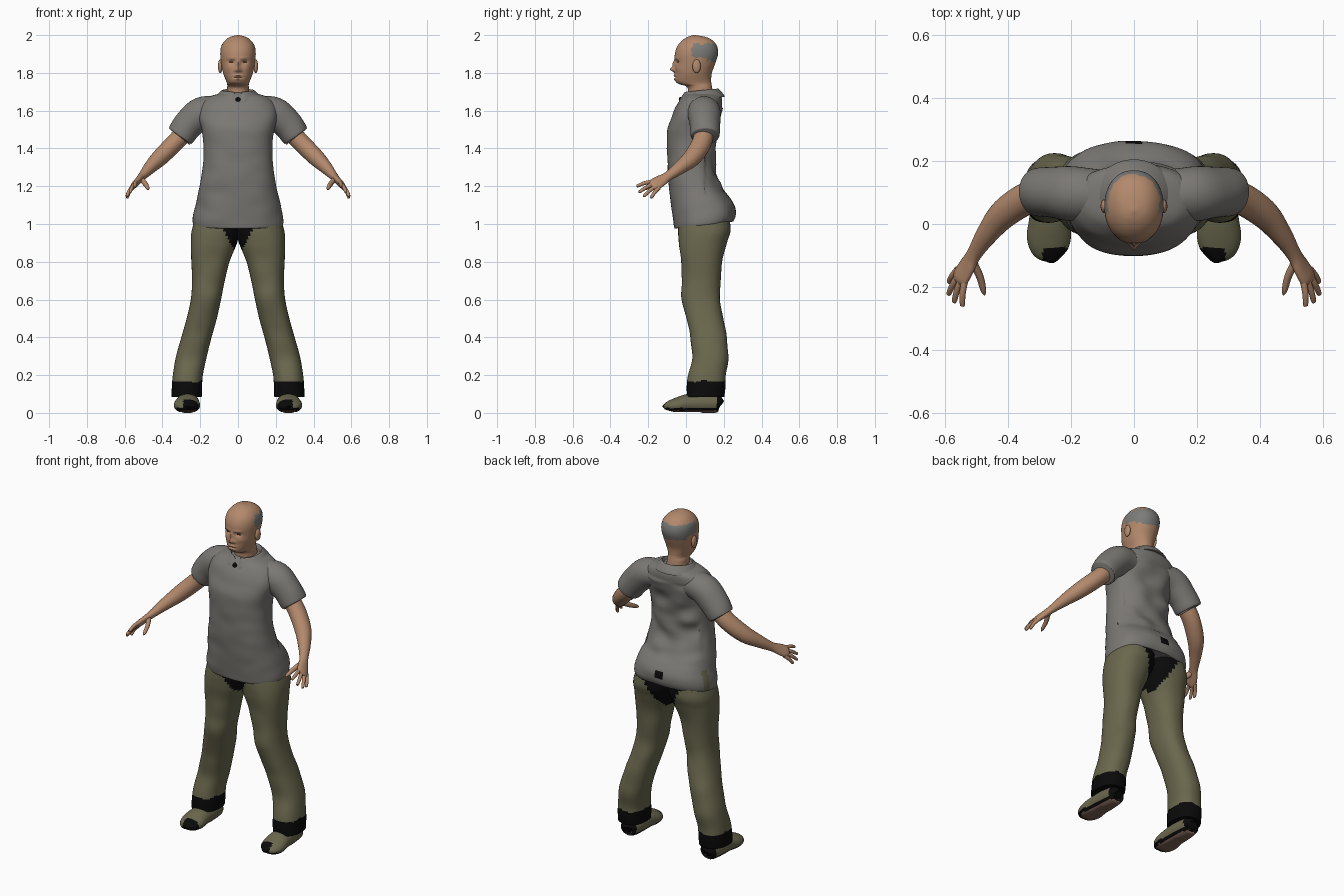
import bpy, bmesh, math
from mathutils import Vector, noise

cube = bpy.data.objects.get("Cube")
if cube:
    bpy.data.objects.remove(cube, do_unlink=True)


def material(name, r, g, b):
    m = bpy.data.materials.new(name)
    m.use_nodes = True
    m.diffuse_color = (r, g, b, 1)
    node = next(n for n in m.node_tree.nodes if n.type == 'BSDF_PRINCIPLED')
    node.inputs["Base Color"].default_value = (r, g, b, 1)
    node.inputs["Roughness"].default_value = 0.8
    return m


skin = material("skin", .45, .25, .15)
shirt = material("grey_shirt", .2, .19, .175)
olive = material("olive_cloth", .145, .137, .075)
black = material("black", .003, .003, .003)
hair = material("grey_hair", .2, .2, .19)
sole = material("brown_sole", .2, .12, .09)
lash = material("dark_brown", .06, .03, .02)


def refine(rows, steps):
    """Catmull-Rom interpolation of parameter rows."""
    out = []
    for i in range(len(rows) - 1):
        p0, p1, p2 = rows[max(i - 1, 0)], rows[i], rows[i + 1]
        p3 = rows[min(i + 2, len(rows) - 1)]
        for k in range(steps):
            t = k / steps
            out.append([b + t * ((c - a) / 2 + t * ((a - 2.5 * b + 2 * c - d / 2)
                        + t * (1.5 * (b - c) + (d - a) / 2)))
                        for a, b, c, d in zip(p0, p1, p2, p3)])
    return out + [list(rows[-1])]


def oval(n, e=2):
    for i in range(n):
        a = 2 * math.pi * i / n
        c, s = math.cos(a), math.sin(a)
        yield math.copysign(abs(c) ** (2 / e), c), math.copysign(abs(s) ** (2 / e), s)


def layers(rows, n, steps, e=2):
    """Horizontal rings from rows of z, x low, x high, y front, y back."""
    return [[Vector(((a + b) / 2 + c * (b - a) / 2, (f + k) / 2 + s * (k - f) / 2, z))
             for c, s in oval(n, e)] for z, a, b, f, k in refine(rows, steps)]


def tube(rows, n, steps, wide=(.4, .7, -.6)):
    """Rings across a path from rows of x, y, z, wide radius, thin radius."""
    rows = refine(rows, steps)
    pts = [Vector(r[:3]) for r in rows]
    rings = []
    for i, r in enumerate(rows):
        d = (pts[min(i + 1, len(pts) - 1)] - pts[max(i - 1, 0)]).normalized()
        u = Vector(wide)
        u = (u - d * u.dot(d)).normalized()
        v = d.cross(u)
        rings.append([pts[i] + u * c * r[3] + v * s * r[4] for c, s in oval(n)])
    return rings


def loft(name, rings, mats, rule=None, deform=None, side=1, caps=True):
    bm = bmesh.new()
    grid = []
    for ring in rings:
        row = []
        for p in ring:
            q = deform(p.copy()) if deform else p
            row.append(bm.verts.new((q.x * side, q.y, q.z)))
        grid.append(row)
    n = len(grid[0])
    for a, b in zip(grid, grid[1:]):
        for i in range(n):
            bm.faces.new((a[i], a[(i + 1) % n], b[(i + 1) % n], b[i]))
    if caps:
        bm.faces.new(grid[0])
        bm.faces.new(grid[-1])
    bmesh.ops.recalc_face_normals(bm, faces=bm.faces)
    if rule:
        for f in bm.faces:
            f.material_index = int(rule(f.calc_center_median()))
    me = bpy.data.meshes.new(name)
    bm.to_mesh(me)
    bm.free()
    for m in mats:
        me.materials.append(m)
    ob = bpy.data.objects.new(name, me)
    bpy.context.collection.objects.link(ob)
    bpy.ops.object.select_all(action='DESELECT')
    ob.select_set(True)
    bpy.context.view_layer.objects.active = ob
    bpy.ops.object.shade_smooth_by_angle(angle=math.radians(50))
    return ob


def blob(name, mat, centre, size):
    x, y, z = centre
    rx, ry, rz = size
    rows = []
    for i in range(13):
        a = math.pi * i / 12
        k = max(math.sin(a), .02)
        rows.append((z - rz * math.cos(a), x - rx * k, x + rx * k, y - ry * k, y + ry * k))
    return loft(name, layers(rows, 20, 1), [mat])


def sym(rows):
    return [(z, -w, w, f, b) for z, w, f, b in rows]


# Head and neck, with the face pushed in and out by soft bumps: x, z, x spread, z spread, depth
face = [(0, 1.818, .013, .012, -.024), (0, 1.845, .009, .02, -.014),
        (.034, 1.858, .016, .01, .012), (.03, 1.878, .025, .007, -.004),
        (0, 1.785, .022, .006, -.007), (0, 1.766, .018, .005, -.006),
        (0, 1.776, .024, .003, .005), (.05, 1.825, .02, .016, -.004),
        (.017, 1.812, .007, .006, -.006)]


def sculpt(p):
    if p.y < .03:
        x, z, fade = abs(p.x), p.z, min(1, (.03 - p.y) / .03)
        for bx, bz, sx, sz, d in face:
            p.y += fade * d * math.exp(-((x - bx) / sx) ** 2 - ((z - bz) / sz) ** 2)
    return p


def hair_rule(c):
    jag = .012 * noise.noise(c * 40)
    low = 1.86 if c.y > .11 else 1.882
    return c.y > .03 + jag and low + jag < c.z < 1.953 + jag


head_rows = sym([(1.6, .075, .02, .16), (1.68, .06, .012, .145), (1.725, .057, .005, .138),
                 (1.742, .058, -.04, .135), (1.76, .064, -.057, .133), (1.8, .079, -.059, .137),
                 (1.85, .089, -.058, .155), (1.9, .094, -.059, .17), (1.94, .089, -.046, .165),
                 (1.97, .07, -.022, .143), (1.99, .043, .008, .105), (2, .006, .038, .05)])
loft("head", layers(head_rows, 96, 9, 2.15), [skin, hair], hair_rule, sculpt)
for side, word in ((1, "left"), (-1, "right")):
    blob(word + "_ear", skin, (.094 * side, .056, 1.835), (.012, .022, .036))
    blob(word + "_eye", lash, (.034 * side, -.041, 1.857), (.013, .005, .003))


# Shirt body with creases, a tilted hem and a side slit
def crease(p):
    back = p.y > .1
    amount = (.016 if back and 1.15 < p.z < 1.62 else .005)
    d = noise.noise(Vector((p.x * 9, p.y * 7, p.z * 14))) * amount
    p.y += d if back else -d
    p.x += d * math.copysign(1, p.x) * .5
    p.z += .12 * (p.y - .09) * max(0, min(1, (1.25 - p.z) / .2))
    return p


def shirt_rule(c):
    if c.x < -.17 and abs(c.y - .135) < .02 and c.z < 1.12:
        return 1
    return 2 if abs(c.x) < .022 and c.y > .2 and 1.06 < c.z < 1.1 else 0


shirt_rows = sym([(1.0, .225, -.045, .235), (.995, .238, -.06, .25), (1.03, .24, -.068, .262),
                  (1.1, .226, -.078, .25), (1.2, .204, -.09, .19), (1.3, .187, -.097, .155),
                  (1.4, .182, -.1, .157), (1.5, .193, -.1, .165), (1.57, .21, -.075, .178),
                  (1.63, .2, -.05, .188), (1.67, .16, -.022, .187), (1.69, .1, .0, .17),
                  (1.695, .07, .01, .15)])
loft("shirt_body", layers(shirt_rows, 80, 6, 2.35), [shirt, olive, black], shirt_rule, crease)


# Open collar with a small notch at the throat
def tilt(p):
    p.z += .1 * (p.y - .08) - (.02 if abs(p.x) < .02 and p.y < .05 else 0)
    return p


collar_rows = sym([(1.67, .064, .0, .15), (1.703, .08, -.005, .165), (1.704, .09, -.012, .175),
                   (1.665, .13, -.04, .205), (1.66, .125, -.03, .195)])
loft("collar", layers(collar_rows, 48, 4), [shirt], None, tilt, caps=False)
blob("collar_notch", black, (0, -.03, 1.655), (.014, .008, .018))


# Trouser colouring: black cuffs and a dark wedge between the legs
def trouser_rule(c):
    x, front = abs(c.x), c.y < .08
    wedge = (c.z - (.82 if front else .77)) * .5
    return c.z < .168 + .01 * noise.noise(c * 20) or x < wedge


def fold(p):
    d = .006 * noise.noise(Vector((p.x * 8, p.y * 8, p.z * 9)))
    p.y += d
    return p


trousers = [(1.06, -.01, .215, -.03, .225), (.97, -.01, .244, -.042, .237),
            (.9, .005, .25, -.04, .215), (.8, .045, .247, -.027, .192),
            (.7, .07, .243, -.02, .182), (.6, .09, .25, -.022, .18),
            (.5, .112, .272, .0, .198), (.4, .14, .3, .022, .215),
            (.3, .165, .328, .03, .222), (.2, .186, .345, .012, .212),
            (.14, .19, .35, .006, .208), (.085, .192, .353, .003, .2)]

sleeve = [(.1, .09, 1.6, .08, .075), (.19, .095, 1.588, .085, .085), (.26, .1, 1.53, .08, .08),
          (.3, .1, 1.475, .078, .075), (.308, .1, 1.464, .07, .067), (.302, .1, 1.472, .045, .045)]

arm = [(.24, .1, 1.53, .05, .05), (.33, .085, 1.435, .052, .048), (.41, .035, 1.355, .048, .045),
       (.465, -.03, 1.3, .036, .034), (.507, -.095, 1.253, .026, .022),
       (.53, -.135, 1.228, .034, .018), (.55, -.17, 1.207, .036, .016), (.556, -.185, 1.2, .025, .009)]

finger_tips = [(.545, -.262, 1.2), (.572, -.25, 1.168), (.59, -.225, 1.146), (.588, -.186, 1.138)]

# Shoe rows run from heel to toe: x, y, z, half width, half height
shoe = [(.265, .182, .045, .02, .02), (.266, .17, .048, .05, .045), (.267, .1, .052, .06, .056),
        (.268, .02, .05, .064, .052), (.27, -.04, .04, .07, .044), (.268, -.085, .034, .058, .032),
        (.265, -.112, .03, .03, .018), (.265, -.117, .028, .01, .008)]


def shoe_rule(c):
    if c.z < .012:
        return 2
    patch = (c.y < -.075 and abs(c.x) < .29) or c.y > .165
    return 1 if patch or c.z < .026 else 0


def flatten(p):
    p.z = max(p.z, .004 + .5 * max(0, -p.y - .06) ** 1.2) if p.y < .08 else max(p.z, 0)
    return p


for side, word in ((1, "left"), (-1, "right")):
    loft(word + "_trouser_leg", layers(trousers, 48, 8, 2.3), [olive, black],
         trouser_rule, fold, side)
    loft(word + "_sleeve", tube(sleeve, 40, 5, (0, 1, 0)), [shirt], None, fold, side)
    loft(word + "_arm", tube(arm, 28, 6), [skin], None, None, side)
    loft(word + "_shoe", tube(shoe, 40, 6, (1, 0, 0)), [olive, black, sole],
         shoe_rule, flatten, side)
    # Fingers fan out from the palm
    for i, tip in enumerate(finger_tips):
        root = Vector((.548, -.162, 1.208)) + Vector((.4, .7, -.6)) * .027 * (i / 1.5 - 1)
        end = Vector(tip)
        mid = root.lerp(end, .5) + Vector((.003, 0, .004))
        near = root.lerp(end, .93)
        loft(word + "_finger_" + str(i + 1),
             tube([(*root, .011, .011), (*mid, .01, .01), (*near, .008, .008),
                   (*end, .002, .002)], 14, 5), [skin], None, None, side)
    thumb = [(.515, -.115, 1.24, .016, .014), (.49, -.165, 1.212, .014, .012),
             (.478, -.21, 1.19, .01, .009), (.474, -.226, 1.183, .002, .002)]
    loft(word + "_thumb", tube(thumb, 14, 5), [skin], None, None, side)
